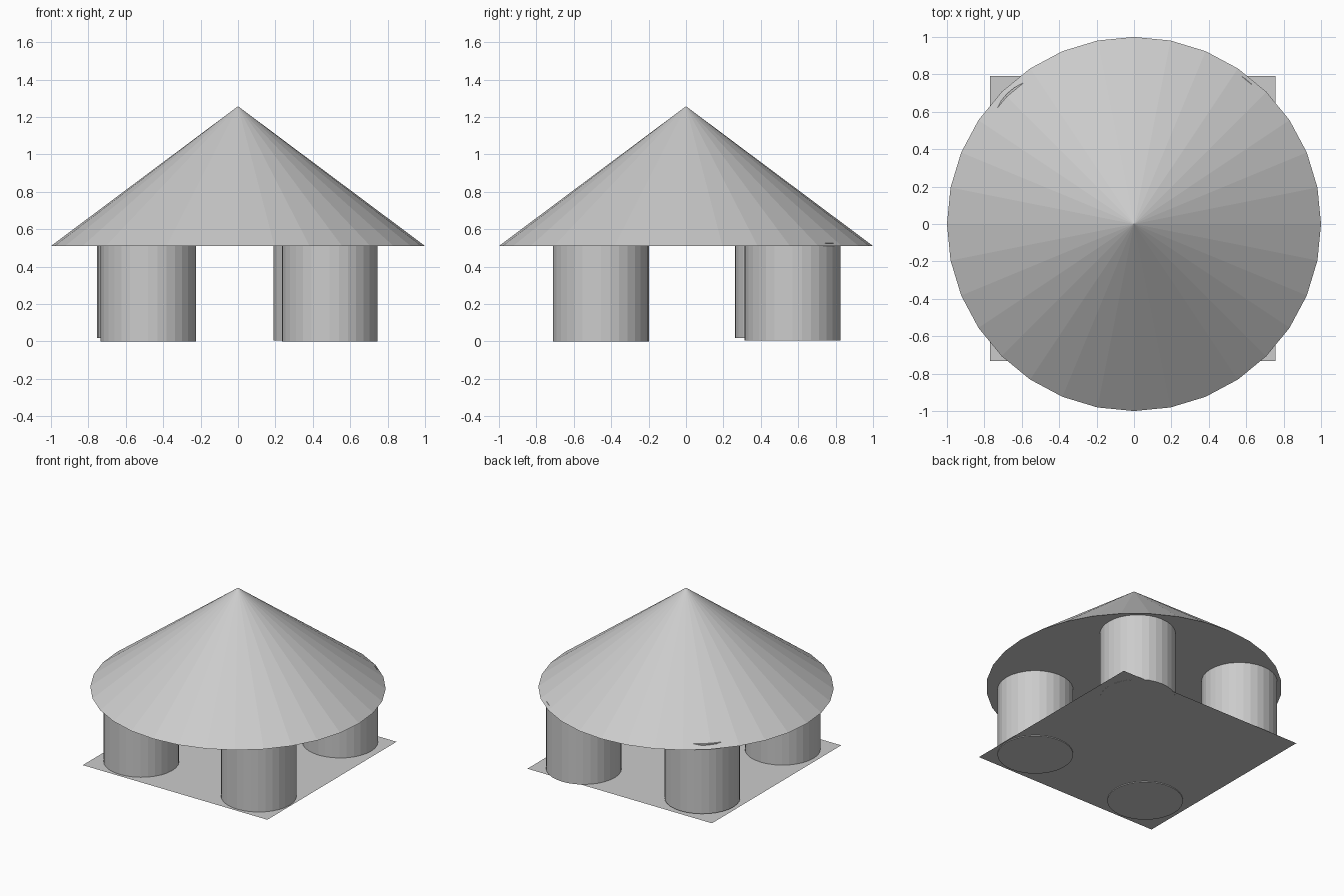
import bpy

if "Cube" in bpy.data.objects:
    bpy.data.objects.remove(bpy.data.objects["Cube"])

# Conical roof with a closed base
bpy.ops.mesh.primitive_cone_add(vertices=32, radius1=1.0, radius2=0.0,
                                depth=0.747, location=(0, 0, 0.51 + 0.747 / 2))
bpy.context.object.name = "roof"

# Thin square floor
bpy.ops.mesh.primitive_plane_add(size=1.525, location=(-0.007, 0.03, 0.006))
bpy.context.object.name = "floor"

# Four slightly uneven pillars: name, x, y, bottom z
pillars = [
    ("front_left_pillar", -0.48, -0.455, 0.0),
    ("front_right_pillar", 0.49, -0.455, 0.0),
    ("back_left_pillar", -0.497, 0.517, 0.018),
    ("back_right_pillar", 0.445, 0.57, 0.005),
]
HEIGHT = 0.52
for name, x, y, z in pillars:
    bpy.ops.mesh.primitive_cylinder_add(vertices=32, radius=0.256, depth=HEIGHT,
                                        location=(x, y, z + HEIGHT / 2))
    bpy.context.object.name = name
